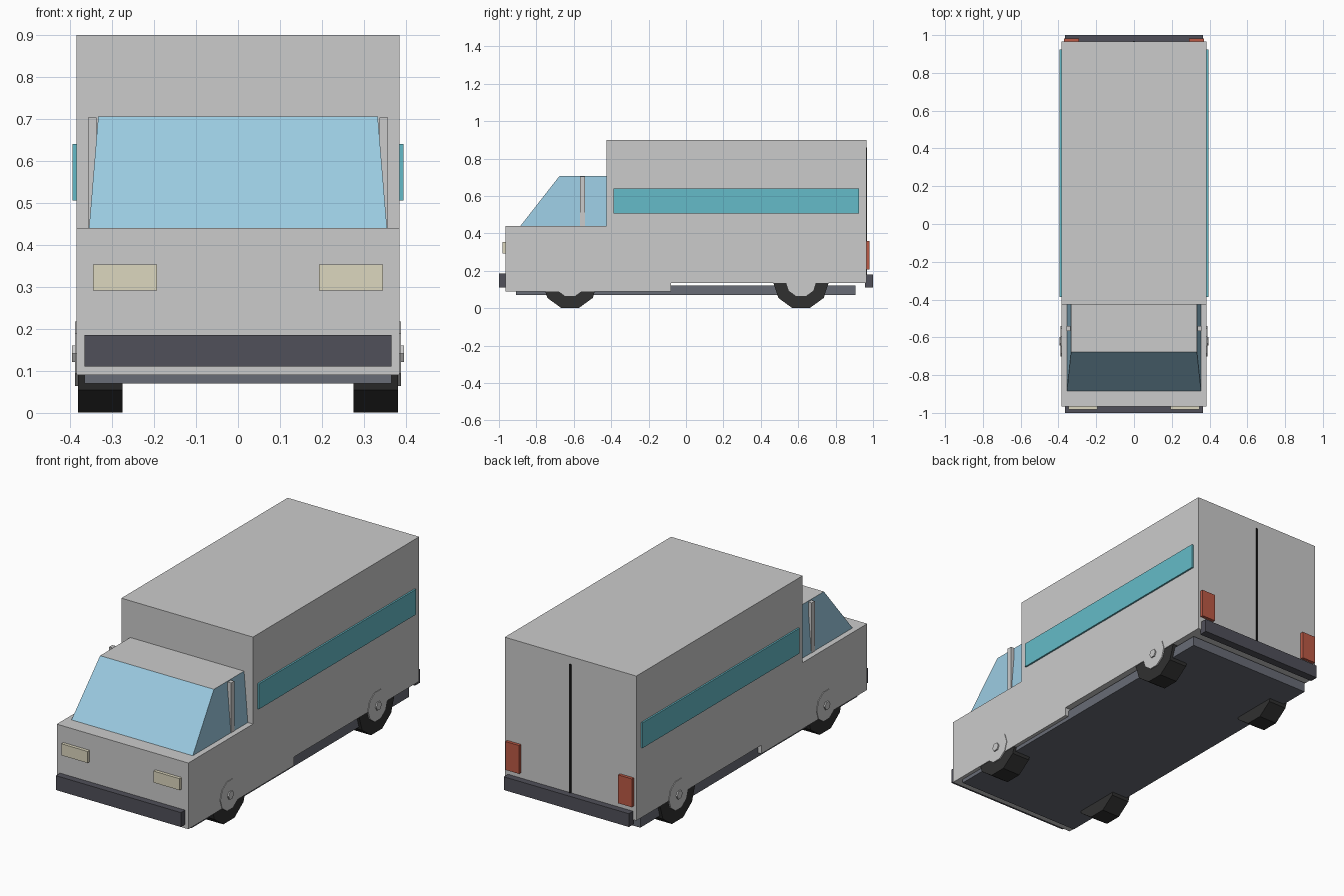
import bpy, bmesh, math
from mathutils import Matrix

if "Cube" in bpy.data.objects:
    bpy.data.objects.remove(bpy.data.objects["Cube"])


def material(name, rgb):
    m = bpy.data.materials.new(name)
    m.diffuse_color = (*rgb, 1)
    m.use_nodes = True
    m.node_tree.nodes["Principled BSDF"].inputs["Base Color"].default_value = m.diffuse_color
    return m


glass = material("glass", (0.33, 0.60, 0.76))
teal = material("teal", (0.13, 0.50, 0.58))
dark = material("dark_trim", (0.08, 0.08, 0.10))
frame = material("frame_grey", (0.14, 0.15, 0.18))
rubber = material("rubber", (0.03, 0.03, 0.03))
cream = material("lamp_cream", (0.72, 0.68, 0.52))
red = material("lamp_red", (0.50, 0.10, 0.06))
hub_grey = material("hub_grey", (0.60, 0.60, 0.63))
seam = material("seam_black", (0.01, 0.01, 0.01))


def finish(name, bm, *mats):
    bmesh.ops.recalc_face_normals(bm, faces=bm.faces[:])
    me = bpy.data.meshes.new(name)
    bm.to_mesh(me)
    bm.free()
    for m in mats:
        me.materials.append(m)
    ob = bpy.data.objects.new(name, me)
    bpy.context.collection.objects.link(ob)
    return ob


def prism(bm, profile, half_width):
    """Extrude a (y, z) profile symmetrically across x."""
    face = bm.faces.new([bm.verts.new((-half_width, y, z)) for y, z in profile])
    ext = bmesh.ops.extrude_face_region(bm, geom=[face])
    verts = [v for v in ext["geom"] if isinstance(v, bmesh.types.BMVert)]
    bmesh.ops.translate(bm, verts=verts, vec=(2 * half_width, 0, 0))


def box(name, x, y, z, mat=None, both=False):
    """Box from (min, max) ranges, optionally repeated on the other side."""
    for side in ((1, -1) if both else (1,)):
        bm = bmesh.new()
        bmesh.ops.create_cube(bm, size=1)
        for v in bm.verts:
            v.co = [(a + b) / 2 + c * (b - a) for c, (a, b) in zip(v.co, (x, y, z))]
            v.co.x *= side
        label = name if not both else ("right_" if side > 0 else "left_") + name
        finish(label, bm, *([mat] if mat else []))


def disc(name, x0, x1, y, z, r, sides, mat):
    """Flat-bottomed polygonal cylinder along x."""
    bm = bmesh.new()
    bmesh.ops.create_cone(bm, cap_ends=True, segments=sides, radius1=r, radius2=r, depth=abs(x1 - x0))
    place = (Matrix.Translation(((x0 + x1) / 2, y, z))
             @ Matrix.Rotation(math.pi / sides + math.pi / 2, 4, 'X').to_4x4()
             @ Matrix.Rotation(math.pi / 2, 4, 'Y'))
    # put a flat edge on the ground for a ten-sided wheel
    bmesh.ops.transform(bm, matrix=place, verts=bm.verts)
    low = min(v.co.z for v in bm.verts)
    if sum(v.co.z < low + 1e-4 for v in bm.verts) < 4:
        spin = Matrix.Rotation(math.pi / sides, 3, 'X')
        bmesh.ops.rotate(bm, cent=(0, y, z), matrix=spin, verts=bm.verts)
    finish(name, bm, mat)


# Body: hood, cab floor and cargo box in one side profile
bm = bmesh.new()
prism(bm, [(-.965, .09), (-.08, .09), (-.08, .135), (.965, .135),
           (.965, .90), (-.425, .90), (-.425, .44), (-.965, .44)], .385)
finish("van_body", bm)

# Cab windows, narrowing upward, with a grey roof face
bm = bmesh.new()
prism(bm, [(-.885, .44), (-.677, .706), (-.42, .706), (-.42, .44)], .355)
for v in bm.verts:
    if v.co.z > .6:
        v.co.x *= .333 / .355
bm.normal_update()
cab = finish("cab_windows", bm, None, glass)
for p in cab.data.polygons:
    p.material_index = 0 if p.normal.z > .9 else 1
box("window_pillar", (.337, .357), (-.567, -.541), (.44, .704), None, True)

# Side stripes
box("side_stripe", (.38, .394), (-.387, .925), (.506, .64), teal, True)

# Chassis and bumpers
box("chassis", (-.366, .366), (-.91, .905), (.07, .122), frame)
box("front_bumper", (-.366, .366), (-1.0, -.96), (.11, .186), dark)
box("rear_bumper", (-.366, .366), (.957, 1.0), (.11, .18), dark)

# Lamps and rear door seam
box("headlight", (.193, .346), (-.982, -.96), (.292, .353), cream, True)
box("taillight", (.29, .37), (.96, .981), (.208, .358), red, True)
box("rear_door_seam", (-.005, .005), (.96, .969), (.135, .86), seam)

# Wheels with hub caps
for end, y in (("front", -.62), ("rear", .615)):
    for side, s in (("right", 1), ("left", -1)):
        disc(f"{end}_{side}_tire", s * .275, s * .381, y, .143, .15, 10, rubber)
        disc(f"{end}_{side}_hubcap", s * .36, s * .388, y, .141, .081, 10, hub_grey)
        disc(f"{end}_{side}_hub_nut", s * .37, s * .395, y, .141, .023, 6, hub_grey)
